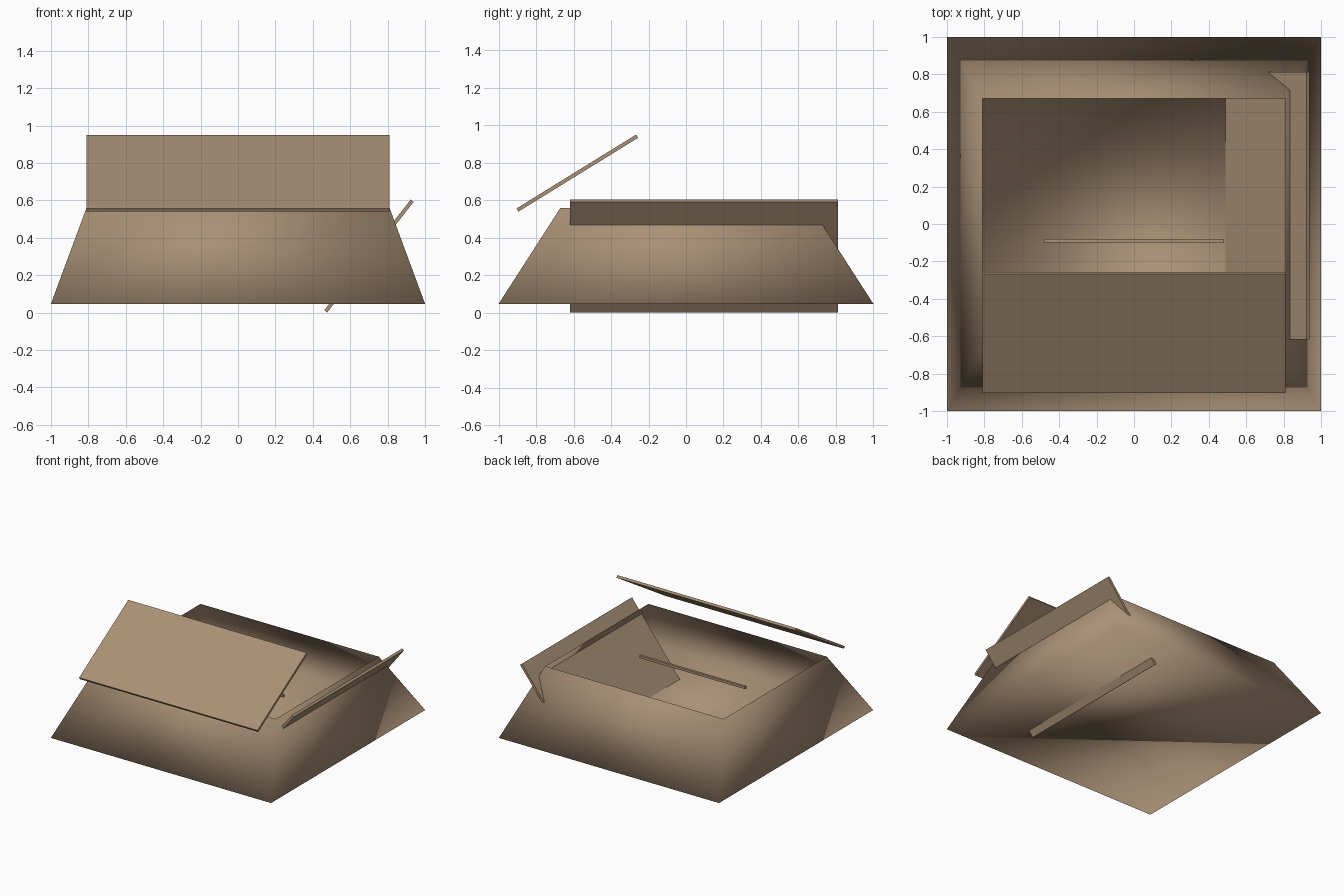
import bpy
import bmesh
from math import radians

if "Cube" in bpy.data.objects:
    bpy.data.objects.remove(bpy.data.objects["Cube"], do_unlink=True)

# Single cardboard colour
cardboard = bpy.data.materials.new("cardboard_brown")
cardboard.use_nodes = True
cardboard.diffuse_color = (0.40, 0.28, 0.18, 1)
cardboard.node_tree.nodes["Principled BSDF"].inputs["Base Color"].default_value = cardboard.diffuse_color


def add_object(name, bm, smooth=False):
    mesh = bpy.data.meshes.new(name)
    bm.to_mesh(mesh)
    bm.free()
    mesh.materials.append(cardboard)
    for poly in mesh.polygons:
        poly.use_smooth = smooth
    obj = bpy.data.objects.new(name, mesh)
    bpy.context.collection.objects.link(obj)
    return obj


def add_slab(name, size, centre, tilt):
    bm = bmesh.new()
    bmesh.ops.create_cube(bm, size=1)
    bmesh.ops.scale(bm, vec=size, verts=bm.verts)
    obj = add_object(name, bm)
    obj.location = centre
    obj.rotation_euler = [radians(a) for a in tilt]
    return obj


# Tapered tray: thin walls and floor, open at the top, softly shaded
bm = bmesh.new()
corners = [(-1, -1), (1, -1), (1, 1), (-1, 1)]
base = [bm.verts.new((x, y, 0.047)) for x, y in corners]
rim = [bm.verts.new((0.81 * x, 0.67 * y, 0.56)) for x, y in corners]
bm.faces.new(base[::-1])
for i in range(4):
    j = (i + 1) % 4
    bm.faces.new((base[i], base[j], rim[j], rim[i]))
add_object("box_tray", bm, smooth=True)

# Raised front flap and the loose panel cutting through the left wall
add_slab("front_flap", (1.62, 0.75, 0.02), (0, -0.58, 0.745), (31.7, 0, 0))
add_slab("left_panel", (0.75, 1.43, 0.02), (0.70, 0.097, 0.302), (0, -52, 0))

# Thin bar floating inside the tray
add_slab("inner_bar", (0.96, 0.02, 0.02), (0, -0.09, 0.44), (0, 0, 0))
